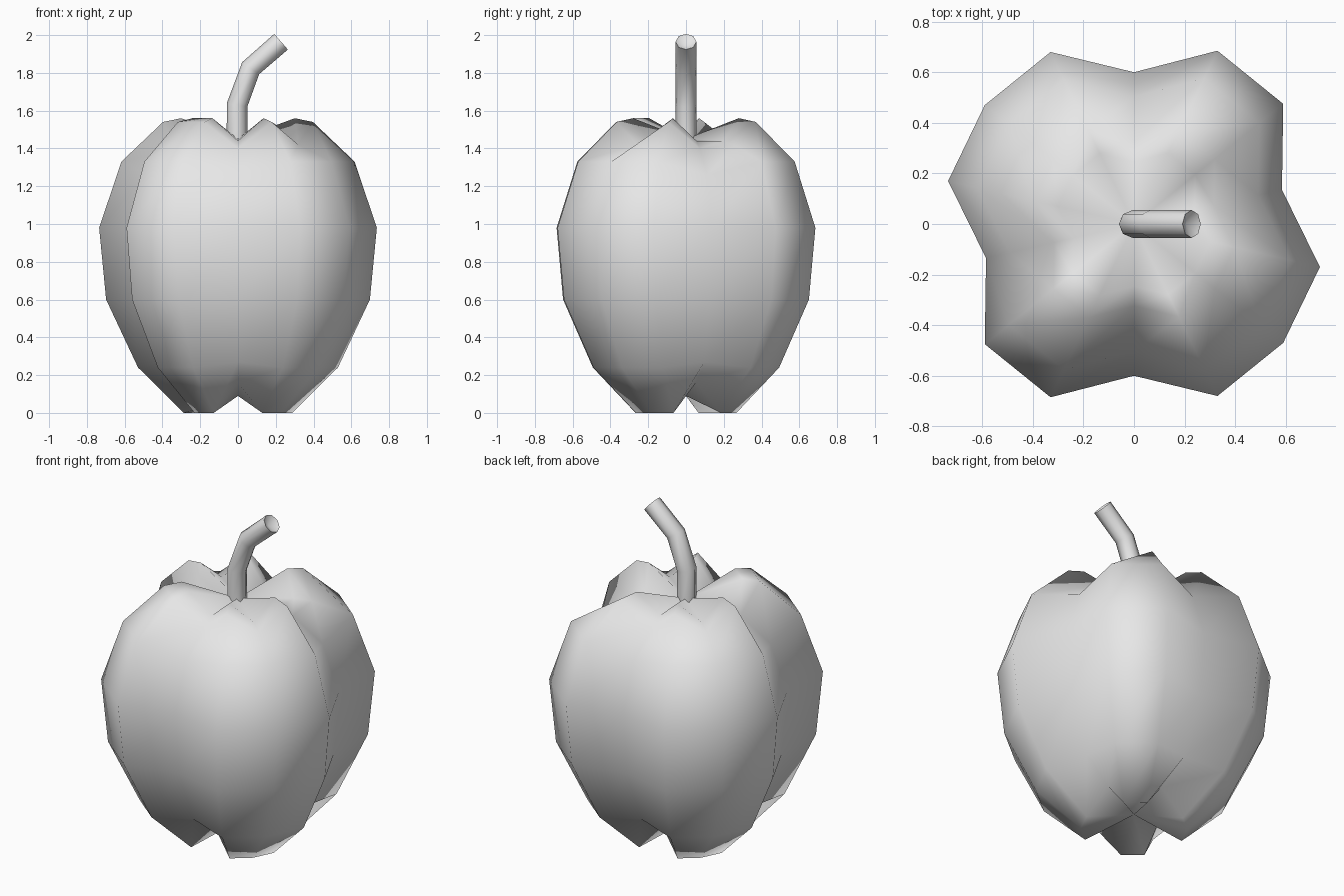
import bpy, bmesh, math
from mathutils import Vector

cube = bpy.data.objects.get("Cube")
if cube:
    bpy.data.objects.remove(cube)

grey = bpy.data.materials.new("plain_grey")
grey.use_nodes = True
grey.diffuse_color = (0.8, 0.8, 0.8, 1)
grey.node_tree.nodes["Principled BSDF"].inputs["Base Color"].default_value = (0.8, 0.8, 0.8, 1)


def loft(name, rings, start, end):
    """Skin a stack of closed rings and fan both ends to a centre point."""
    bm = bmesh.new()
    loops = [[bm.verts.new(p) for p in ring] for ring in rings]
    n = len(loops[0])
    for a, b in zip(loops, loops[1:]):
        for i in range(n):
            j = (i + 1) % n
            bm.faces.new((a[i], a[j], b[j], b[i]))
    for loop, tip in ((loops[0], start), (loops[-1], end)):
        c = bm.verts.new(tip)
        for i in range(n):
            bm.faces.new((loop[i], loop[(i + 1) % n], c))
    bmesh.ops.recalc_face_normals(bm, faces=bm.faces)
    mesh = bpy.data.meshes.new(name)
    bm.to_mesh(mesh)
    bm.free()
    mesh.materials.append(grey)
    obj = bpy.data.objects.new(name, mesh)
    bpy.context.collection.objects.link(obj)
    for p in mesh.polygons:
        p.use_smooth = True
    return obj


# Half of the lobed outline; the other half is the same turned half a circle.
# Kinds: g = groove, c = lobe crest, d = corner that dips at the top
half = [(0, -0.60, "g"), (0.33, -0.68, "c"), (0.59, -0.47, "d"),
        (0.735, -0.17, "c"), (0.585, 0.135, "g"), (0.59, 0.475, "d"),
        (0.33, 0.685, "c")]
outline = half + [(-x, -y, k) for x, y, k in half]

# Ring scale, then height of crest, groove and dip
levels = [(0.39, 0.0, 0.16, 0.0), (0.72, 0.24, 0.27, 0.24),
          (0.95, 0.60, 0.60, 0.60), (1.0, 0.98, 0.98, 0.98),
          (0.84, 1.33, 1.26, 1.33), (0.54, 1.54, 1.40, 1.42),
          (0.41, 1.56, 1.44, 1.44)]

rings = []
for s, crest, groove, dip in levels:
    ring = []
    for x, y, kind in outline:
        z = {"c": crest, "g": groove, "d": dip}[kind]
        if kind == "d" and x < 0 and y < 0:   # one lobe keeps a full shoulder
            z = crest
        ring.append((x * s, y * s, z))
    rings.append(ring)
loft("fruit_body", rings, (0, 0, 0.09), (0, 0, 1.45))

# Bent stem with a hollowed cut end
path = [Vector(p) for p in ((-0.005, 0, 1.42), (-0.005, 0, 1.63),
                            (0.067, 0, 1.825), (0.228, 0, 1.965))]
sides, radius = 8, 0.055
stem_rings = []
for i, p in enumerate(path):
    t = (path[min(i + 1, 3)] - path[max(i - 1, 0)]).normalized()
    across = Vector((t.z, 0, -t.x))
    stem_rings.append([p + radius * (across * math.cos(a) + Vector((0, 1, 0)) * math.sin(a))
                       for a in (math.tau * k / sides for k in range(sides))])
stem = loft("stem", stem_rings, path[0], path[-1] - 0.03 * t)

# Crisp rim at the cut end of the stem
bpy.context.view_layer.objects.active = stem
stem.select_set(True)
bpy.ops.object.shade_smooth_by_angle(angle=math.radians(50))
